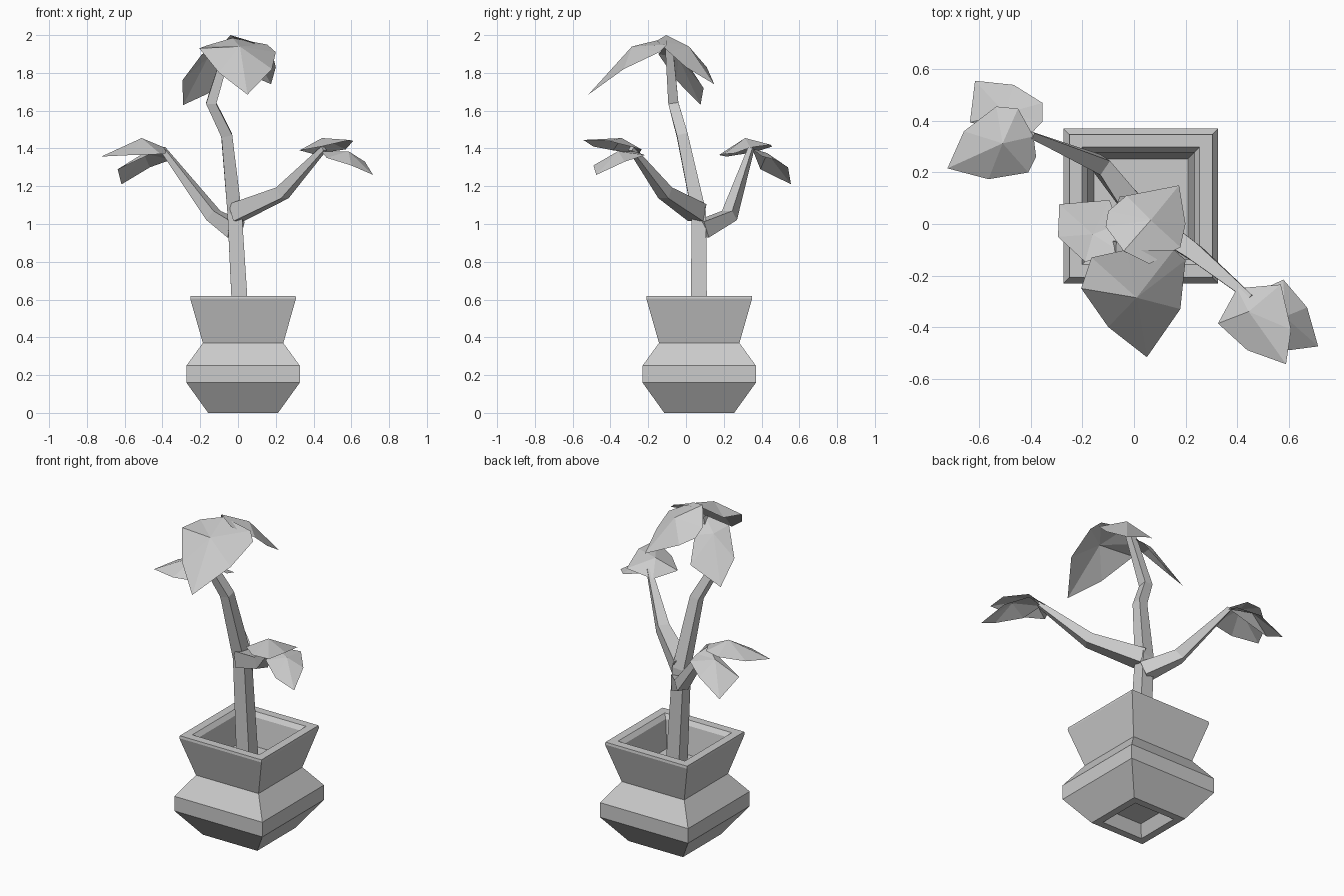
import bpy, bmesh, math
from mathutils import Vector

cube = bpy.data.objects.get("Cube")
if cube:
    bpy.data.objects.remove(cube, do_unlink=True)

grey = bpy.data.materials.new("plain_grey")
grey.use_nodes = True
grey.diffuse_color = (0.6, 0.6, 0.6, 1)
grey.node_tree.nodes["Principled BSDF"].inputs["Base Color"].default_value = (0.6, 0.6, 0.6, 1)


def finish(name, bm):
    me = bpy.data.meshes.new(name)
    bm.to_mesh(me)
    bm.free()
    me.materials.append(grey)
    ob = bpy.data.objects.new(name, me)
    bpy.context.collection.objects.link(ob)
    return ob


def loft(name, rings):
    """Join four-cornered rings into a closed flat-shaded solid."""
    bm = bmesh.new()
    loops = [[bm.verts.new(p) for p in ring] for ring in rings]
    for a, b in zip(loops, loops[1:]):
        for i in range(4):
            j = (i + 1) % 4
            bm.faces.new((a[i], a[j], b[j], b[i]))
    bm.faces.new(loops[0][::-1])
    bm.faces.new(loops[-1])
    bmesh.ops.recalc_face_normals(bm, faces=bm.faces)
    return finish(name, bm)


def stem(name, path, ref):
    """Square tapered stem along (x, y, z, half width) points."""
    pts = [Vector(p[:3]) for p in path]
    rings = []
    for i, p in enumerate(pts):
        a, b = pts[max(i - 1, 0)], pts[min(i + 1, len(pts) - 1)]
        t = (b - a).normalized()
        u = Vector(ref).cross(t).normalized()
        v = t.cross(u)
        h = path[i][3]
        rings.append([p + u * h * s + v * h * r for s, r in ((1, 1), (-1, 1), (-1, -1), (1, -1))])
    return loft(name, rings)


def leaf(name, ridge, outline):
    """Thin folded leaf: a fan of facets around a raised ridge point."""
    c = Vector(ridge)
    rim = sorted(outline, key=lambda p: math.atan2(p[1] - c.y, p[0] - c.x))
    bm = bmesh.new()
    mid = bm.verts.new(c)
    vs = [bm.verts.new(p) for p in rim]
    for i, v in enumerate(vs):
        bm.faces.new((mid, v, vs[(i + 1) % len(vs)]))
    return finish(name, bm)


# Square pot: underside recess, outer wall, rim, inner wall, soil floor
CX, CY = 0.027, 0.07
profile = [(0.11, 0.07), (0.14, 0.0), (0.185, 0.0), (0.30, 0.16), (0.30, 0.25),
           (0.213, 0.37), (0.28, 0.605), (0.278, 0.62), (0.228, 0.62),
           (0.208, 0.595), (0.183, 0.43)]
loft("pot", [[(CX + h * sx, CY + h * sy, z) for sx, sy in ((1, 1), (-1, 1), (-1, -1), (1, -1))]
             for h, z in profile])

# Trunk and two side branches
stem("trunk", [(0.018, 0.068, 0.42, 0.044), (-0.018, 0.068, 1.06, 0.038),
               (-0.06, -0.02, 1.47, 0.029), (-0.142, -0.067, 1.64, 0.027),
               (-0.05, -0.09, 1.94, 0.02)], (0, 1, 0))
stem("right_branch", [(-0.01, 0.08, 0.97, 0.045), (-0.13, 0.23, 1.045, 0.033),
                      (-0.40, 0.345, 1.40, 0.013)], (0, 0, 1))
stem("left_branch", [(-0.01, 0.06, 1.06, 0.048), (0.235, -0.11, 1.165, 0.033),
                     (0.455, -0.29, 1.40, 0.013)], (0, 0, 1))

# Leaves on the right branch
leaf("right_upper_leaf", (-0.51, 0.313, 1.455),
     [(-0.535, 0.456, 1.41), (-0.45, 0.448, 1.42), (-0.39, 0.34, 1.405), (-0.38, 0.26, 1.375),
      (-0.41, 0.20, 1.37), (-0.565, 0.174, 1.365), (-0.724, 0.216, 1.357), (-0.66, 0.36, 1.38)])
leaf("right_lower_leaf", (-0.50, 0.43, 1.375),
     [(-0.617, 0.556, 1.21), (-0.637, 0.394, 1.29), (-0.40, 0.35, 1.40),
      (-0.355, 0.398, 1.36), (-0.355, 0.47, 1.34), (-0.467, 0.54, 1.30)])

# Leaves on the left branch
leaf("left_upper_leaf", (0.445, -0.34, 1.455),
     [(0.326, -0.386, 1.39), (0.40, -0.25, 1.37), (0.57, -0.235, 1.395), (0.61, -0.41, 1.44),
      (0.59, -0.544, 1.445), (0.44, -0.49, 1.41)])
leaf("left_lower_leaf", (0.585, -0.36, 1.385),
     [(0.44, -0.28, 1.385), (0.58, -0.216, 1.365), (0.672, -0.324, 1.33),
      (0.715, -0.475, 1.26), (0.60, -0.49, 1.31), (0.47, -0.40, 1.35)])

# Crown leaves
leaf("crown_back_leaf", (0.065, 0.015, 1.94),
     [(0.175, 0.15, 1.74), (0.20, 0.0, 1.83), (0.18, -0.09, 1.91), (0.06, -0.155, 1.97),
      (-0.04, -0.105, 2.0), (-0.11, -0.01, 1.92), (-0.10, 0.05, 1.87), (-0.03, 0.11, 1.83)])
leaf("crown_right_leaf", (-0.16, -0.04, 1.88),
     [(-0.29, 0.077, 1.63), (-0.295, -0.05, 1.76), (-0.19, -0.147, 1.90),
      (-0.05, -0.11, 1.94), (-0.06, 0.0, 1.86), (-0.095, 0.093, 1.72)])
leaf("crown_front_leaf", (0.01, -0.286, 1.94),
     [(-0.03, -0.10, 1.985), (-0.165, -0.13, 1.945), (-0.205, -0.25, 1.93), (-0.10, -0.40, 1.80),
      (0.05, -0.517, 1.685), (0.18, -0.33, 1.82), (0.20, -0.14, 1.91), (0.155, -0.10, 1.95)])
